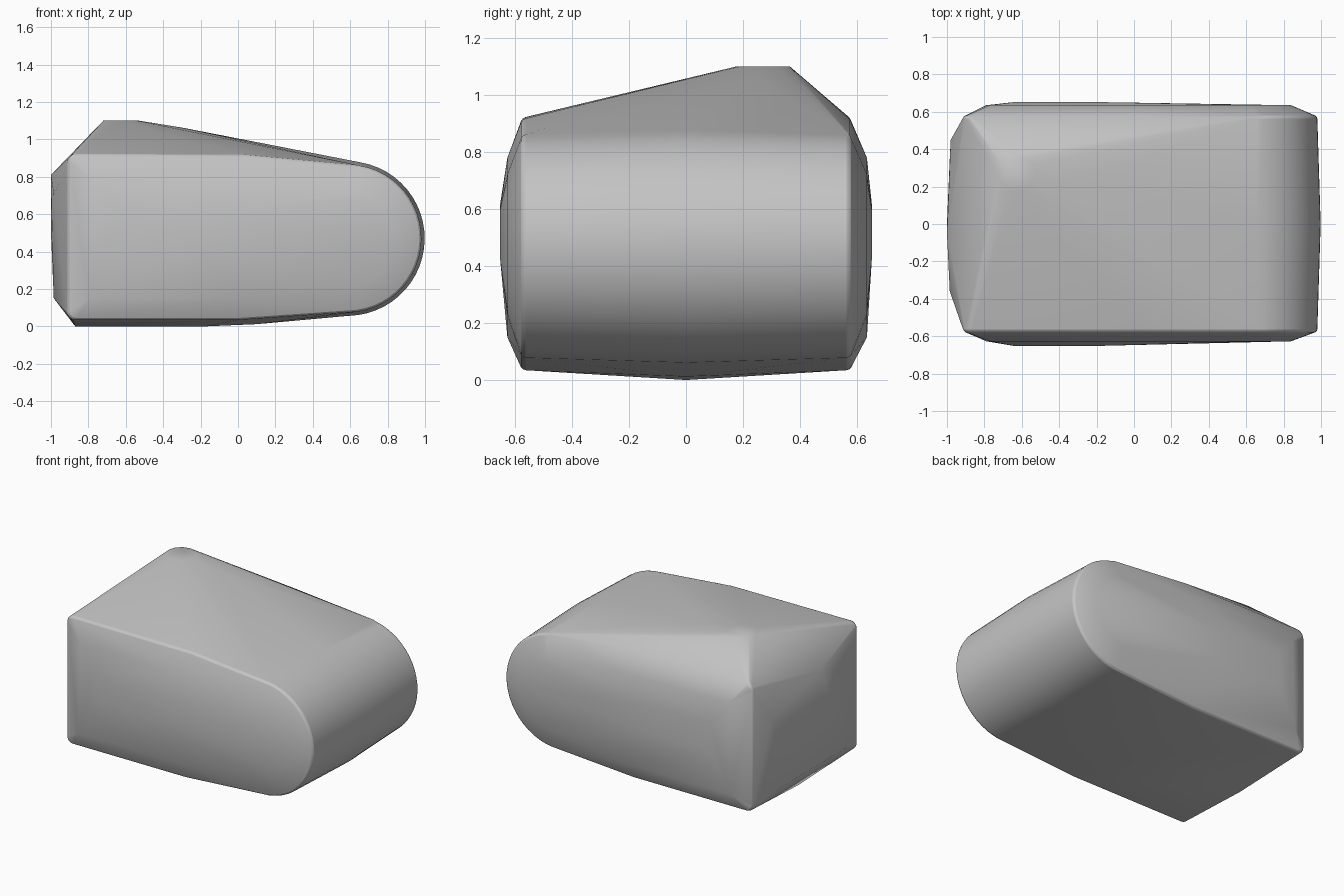
import bpy, bmesh
from math import sin, cos, radians

cube = bpy.data.objects.get("Cube")
if cube:
    bpy.data.objects.remove(cube, do_unlink=True)

grey = bpy.data.materials.new("plain grey")
grey.use_nodes = True
colour = (0.55, 0.55, 0.55, 1)
grey.diffuse_color = colour
grey.node_tree.nodes["Principled BSDF"].inputs["Base Color"].default_value = colour


def arc(cx, cz, r, start, end, steps):
    """Points on an arc, as (x, z) pairs."""
    angles = [radians(start + (end - start) * i / steps) for i in range(steps + 1)]
    return [(cx + r * cos(a), cz + r * sin(a)) for a in angles]


def section(y, pairs):
    return [(x, y, z) for x, z in pairs]


# Outer rim of each side: rounded nose, small rounded corners at the blunt end
rim = arc(0.585, 0.47, 0.395, -82, 80, 24)
rim += [(0.05, 0.915)] + arc(-0.87, 0.88, 0.04, 90, 180, 5)
rim += arc(-0.87, 0.075, 0.04, 180, 270, 5) + [(0, 0.035)]

# Raised side panel
panel = arc(0.59, 0.475, 0.25, -85, 80, 16)
panel += [(0.05, 0.78), (-0.77, 0.78), (-0.79, 0.15), (0, 0.15)]
bulge = [(-0.64, 0.42), (-0.64, 0.62), (-0.2, 0.6), (-0.2, 0.42)]

points = []
for side in (-1, 1):
    points += section(side * 0.575, rim)
    points += section(side * (0.635 if side > 0 else 0.627), panel)
    points += section(side * 0.652, bulge)

# Slight crown across the middle of the nose and underside
points += section(0, arc(0.585, 0.47, 0.413, -82, 80, 24))
points += section(0, [(-0.87, 0.0), (-0.18, 0.0), (0.1, 0.012)])

# Faceted blunt end
points += [(-0.985, -0.35, 0.15), (-0.985, 0.35, 0.15), (-0.98, 0.45, 0.66),
           (-1, -0.05, 0.81), (-1, 0, 0.5), (-0.985, -0.36, 0.7)]

# Rounded peak on the top
points += [(x, y + 0.27, 1.1) for x, y in arc(-0.625, 0, 0.095, 0, 330, 11)]
points += [(-0.3, 0.25, 1.063)]

# Shell stretched around all the sections
bm = bmesh.new()
for p in points:
    bm.verts.new(p)
hull = bmesh.ops.convex_hull(bm, input=bm.verts)
spare = {g for g in hull["geom_interior"] + hull["geom_unused"]
         if isinstance(g, bmesh.types.BMVert)}
bmesh.ops.delete(bm, geom=list(spare), context='VERTS')
bmesh.ops.recalc_face_normals(bm, faces=bm.faces)
mesh = bpy.data.meshes.new("rounded_body")
bm.to_mesh(mesh)
bm.free()
mesh.materials.append(grey)

body = bpy.data.objects.new("rounded_body", mesh)
bpy.context.collection.objects.link(body)
bpy.context.view_layer.objects.active = body
body.select_set(True)

# Soften the sharp rims
bevel = body.modifiers.new("soft_edges", 'BEVEL')
bevel.width = 0.012
bevel.segments = 2
bevel.limit_method = 'ANGLE'
bevel.angle_limit = radians(40)
bpy.ops.object.shade_smooth_by_angle(angle=radians(35))
